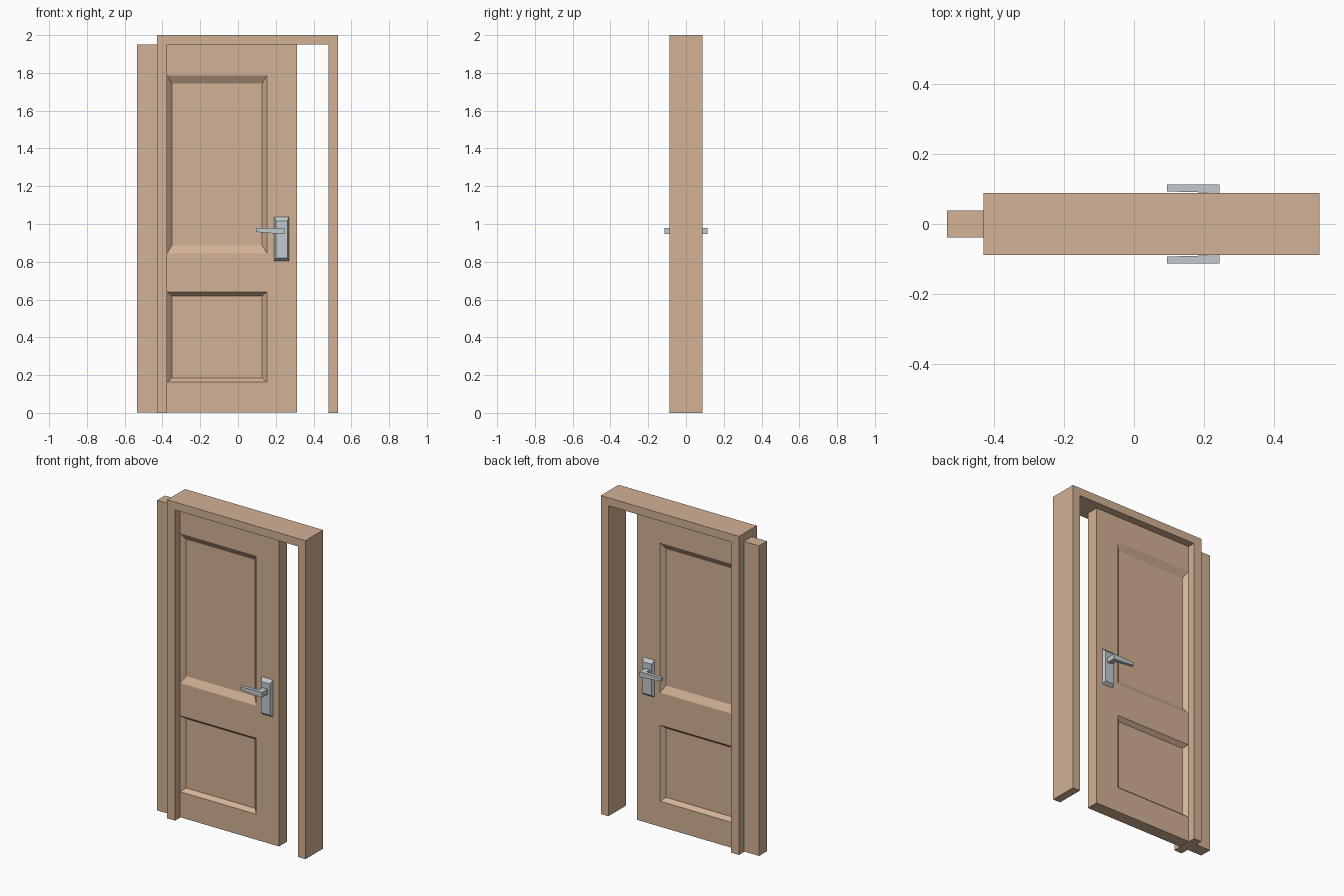
import bpy, bmesh
from mathutils import Vector

if "Cube" in bpy.data.objects:
    bpy.data.objects.remove(bpy.data.objects["Cube"])


def material(name, rgb):
    m = bpy.data.materials.new(name)
    m.diffuse_color = (*rgb, 1)
    m.use_nodes = True
    m.node_tree.nodes["Principled BSDF"].inputs["Base Color"].default_value = m.diffuse_color
    return m


WOOD = material("wood", (0.65, 0.445, 0.30))
METAL = material("metal", (0.54, 0.59, 0.62))


def finish(name, bm, mat, mirror_y=False):
    bmesh.ops.recalc_face_normals(bm, faces=bm.faces)
    me = bpy.data.meshes.new(name)
    bm.to_mesh(me)
    bm.free()
    me.materials.append(mat)
    ob = bpy.data.objects.new(name, me)
    bpy.context.collection.objects.link(ob)
    if mirror_y:
        mod = ob.modifiers.new("other_side", 'MIRROR')
        mod.use_axis = (False, True, False)
        mod.use_mirror_merge = False
    return ob


def loft(bm, rings):
    """Skin a row of closed rings and cap both ends."""
    loops = [[bm.verts.new(p) for p in ring] for ring in rings]
    for a, b in zip(loops, loops[1:]):
        n = len(a)
        for i in range(n):
            bm.faces.new((a[i], a[(i + 1) % n], b[(i + 1) % n], b[i]))
    bm.faces.new(loops[0])
    bm.faces.new(loops[-1])


def rect_xz(x0, x1, z0, z1, y):
    return [(x0, y, z0), (x1, y, z0), (x1, y, z1), (x0, y, z1)]


def rect_yz(x, y0, y1, z0, z1):
    return [(x, y0, z0), (x, y1, z0), (x, y1, z1), (x, y0, z1)]


# Door frame: one U-shaped profile extruded through the wall
profile = [(-.43, 0), (-.375, 0), (-.375, 1.95), (.478, 1.95),
           (.478, 0), (.53, 0), (.53, 2), (-.43, 2)]
bm = bmesh.new()
loft(bm, [[(x, y, z) for x, z in profile] for y in (-.088, .088)])
finish("door_frame", bm, WOOD)

# Sliding door leaf with two sunken panels on each face
T, DEPTH = .039, .025
PANEL_X = (-.375, .153)
PANELS = [(.845, 1.785, .041), (.163, .64, .021)]  # bottom, top, slope height
bm = bmesh.new()
loft(bm, [rect_xz(-.535, .312, .003, 1.95, y) for y in (-T, T)])
bmesh.ops.recalc_face_normals(bm, faces=bm.faces)


def slice_at(co, no):
    bmesh.ops.bisect_plane(bm, geom=bm.verts[:] + bm.edges[:] + bm.faces[:],
                           plane_co=co, plane_no=no)


for x in PANEL_X:
    slice_at((x, 0, 0), (1, 0, 0))
for z0, z1, _ in PANELS:
    slice_at((0, 0, z0), (0, 0, 1))
    slice_at((0, 0, z1), (0, 0, 1))
mid_x = sum(PANEL_X) / 2
for z0, z1, slope in PANELS:
    for side in (-1, 1):
        c = Vector((mid_x, side * T, (z0 + z1) / 2))
        face = min(bm.faces, key=lambda f: (f.calc_center_median() - c).length)
        inner = bmesh.ops.inset_individual(bm, faces=[face], thickness=.01)
        for v in face.verts:
            v.co.x = PANEL_X[0] + .025 if v.co.x < mid_x else PANEL_X[1] - .025
            v.co.z = z0 + slope if v.co.z < c.z else z1 - slope
            v.co.y = side * (T - DEPTH)
finish("door_leaf", bm, WOOD)

# Handle back plates with sloped edges
bm = bmesh.new()
loft(bm, [rect_xz(.19, .27, .803, 1.04, -T + .002),
          rect_xz(.2, .262, .82, 1.017, -.057)])
finish("handle_plate", bm, METAL, True)

# Lever handles: neck out of the plate, then a tapering grip
bm = bmesh.new()
loft(bm, [rect_xz(.21, .245, .948, .98, y) for y in (-.055, -.113)])
finish("handle_neck", bm, METAL, True)
bm = bmesh.new()
loft(bm, [rect_yz(.212, -.113, -.09, .948, .98),
          rect_yz(.095, -.113, -.093, .958, .977)])
finish("handle_lever", bm, METAL, True)
